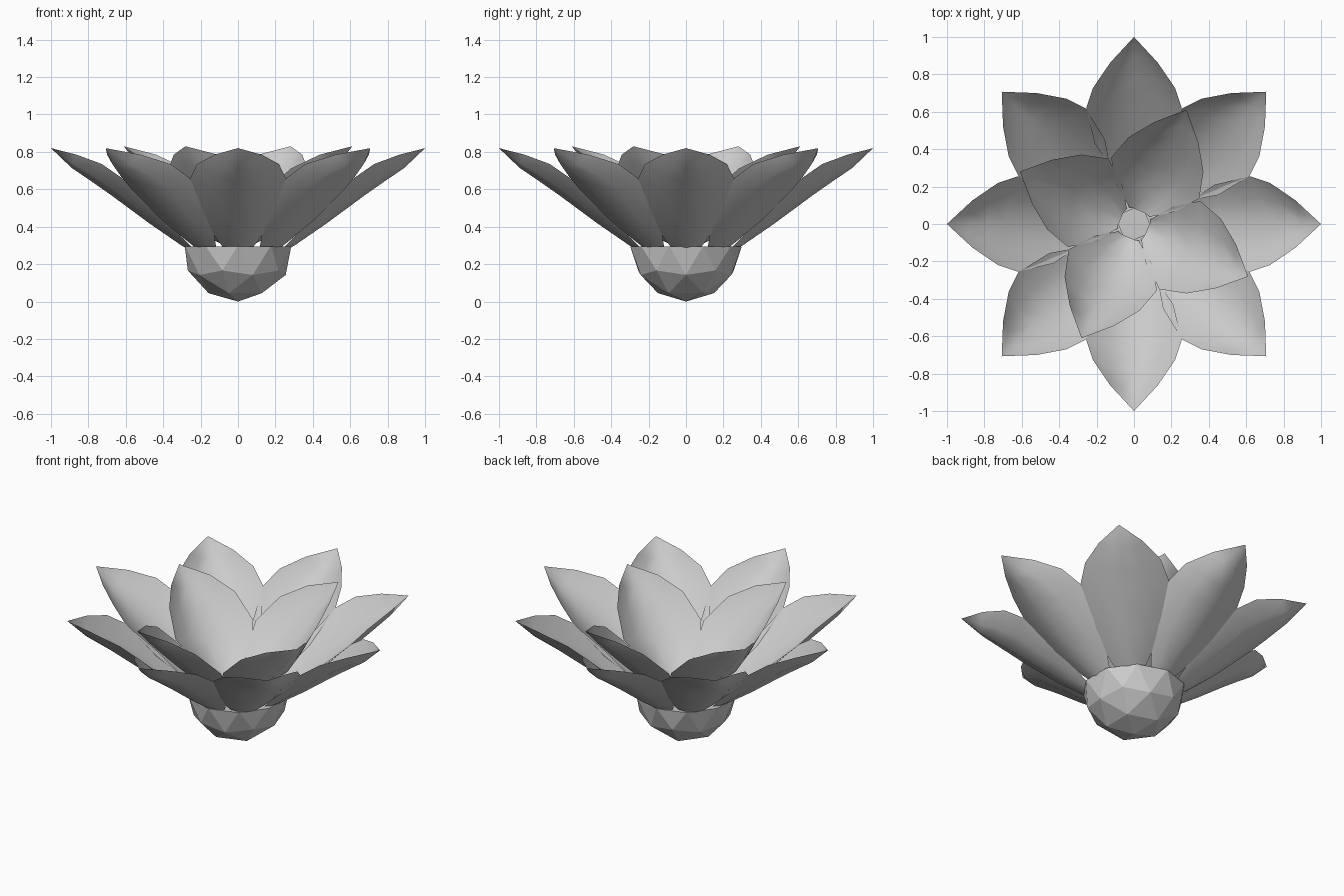
import bpy, bmesh, math

if "Cube" in bpy.data.objects:
    bpy.data.objects.remove(bpy.data.objects["Cube"])

# Petal stations from base to widest: (centre r, centre z, edge r, half width, edge z)
OUTER = [(0.20, 0.235, 0.20, 0.045, 0.245), (0.31, 0.305, 0.29, 0.115, 0.335),
         (0.47, 0.415, 0.43, 0.21, 0.48), (0.68, 0.57, 0.62, 0.255, 0.66),
         (0.78, 0.64, 0.728, 0.219, 0.735), (0.89, 0.715, 0.863, 0.127, 0.785)]
OUTER_TIP = (1.0, 0.82)
INNER = [(0.08, 0.30, 0.07, 0.06, 0.32), (0.20, 0.355, 0.15, 0.17, 0.43),
         (0.35, 0.49, 0.27, 0.26, 0.575), (0.48, 0.62, 0.41, 0.22, 0.71),
         (0.58, 0.725, 0.54, 0.13, 0.785)]
INNER_TIP = (0.672, 0.83)
ACROSS = [-1, -0.55, 0, 0.55, 1]


def petal(name, stations, tip, angle):
    """Cupped petal lofted through its stations and closed in a point."""
    bm = bmesh.new()
    ca, sa = math.cos(angle), math.sin(angle)

    def vert(r, w, z):
        return bm.verts.new((r * ca - w * sa, r * sa + w * ca, z))

    rows = []
    for cr, cz, er, hw, ez in stations:
        rows.append([vert(cr + (er - cr) * t * t, hw * t, cz + (ez - cz) * t * t)
                     for t in ACROSS])
    for a, b in zip(rows, rows[1:]):
        for i in range(len(ACROSS) - 1):
            bm.faces.new((a[i + 1], a[i], b[i], b[i + 1]))
    end = vert(tip[0], 0, tip[1])
    for i in range(len(ACROSS) - 1):
        bm.faces.new((rows[-1][i + 1], rows[-1][i], end))
    bmesh.ops.recalc_face_normals(bm, faces=bm.faces)
    for f in bm.faces:
        f.smooth = True
    finish(name, bm)


def finish(name, bm):
    mesh = bpy.data.meshes.new(name)
    bm.to_mesh(mesh)
    bm.free()
    obj = bpy.data.objects.new(name, mesh)
    bpy.context.collection.objects.link(obj)
    return obj


# Outer ring of eight petals
for k in range(8):
    petal("outer_petal", OUTER, OUTER_TIP, k * math.pi / 4)

# Inner ring of four steeper petals
for k in range(4):
    petal("inner_petal", INNER, INNER_TIP, math.radians(65.3) + k * math.pi / 2)

# Faceted bulb, cut flat where the petals cover it
bm = bmesh.new()
bmesh.ops.create_icosphere(bm, subdivisions=2, radius=0.3)
bmesh.ops.translate(bm, verts=bm.verts, vec=(0, 0, 0.3))
cut = bmesh.ops.bisect_plane(bm, geom=bm.verts[:] + bm.edges[:] + bm.faces[:],
                             plane_co=(0, 0, 0.295), plane_no=(0, 0, 1), clear_outer=True)
bmesh.ops.holes_fill(bm, edges=[e for e in bm.edges if e.is_boundary])
finish("bulb", bm)

# Small eight-sided flower centre
bm = bmesh.new()
bmesh.ops.create_cone(bm, cap_ends=True, segments=8, radius1=0.085, radius2=0.085, depth=0.05)
bmesh.ops.translate(bm, verts=bm.verts, vec=(0, 0, 0.295))
finish("flower_centre", bm)
